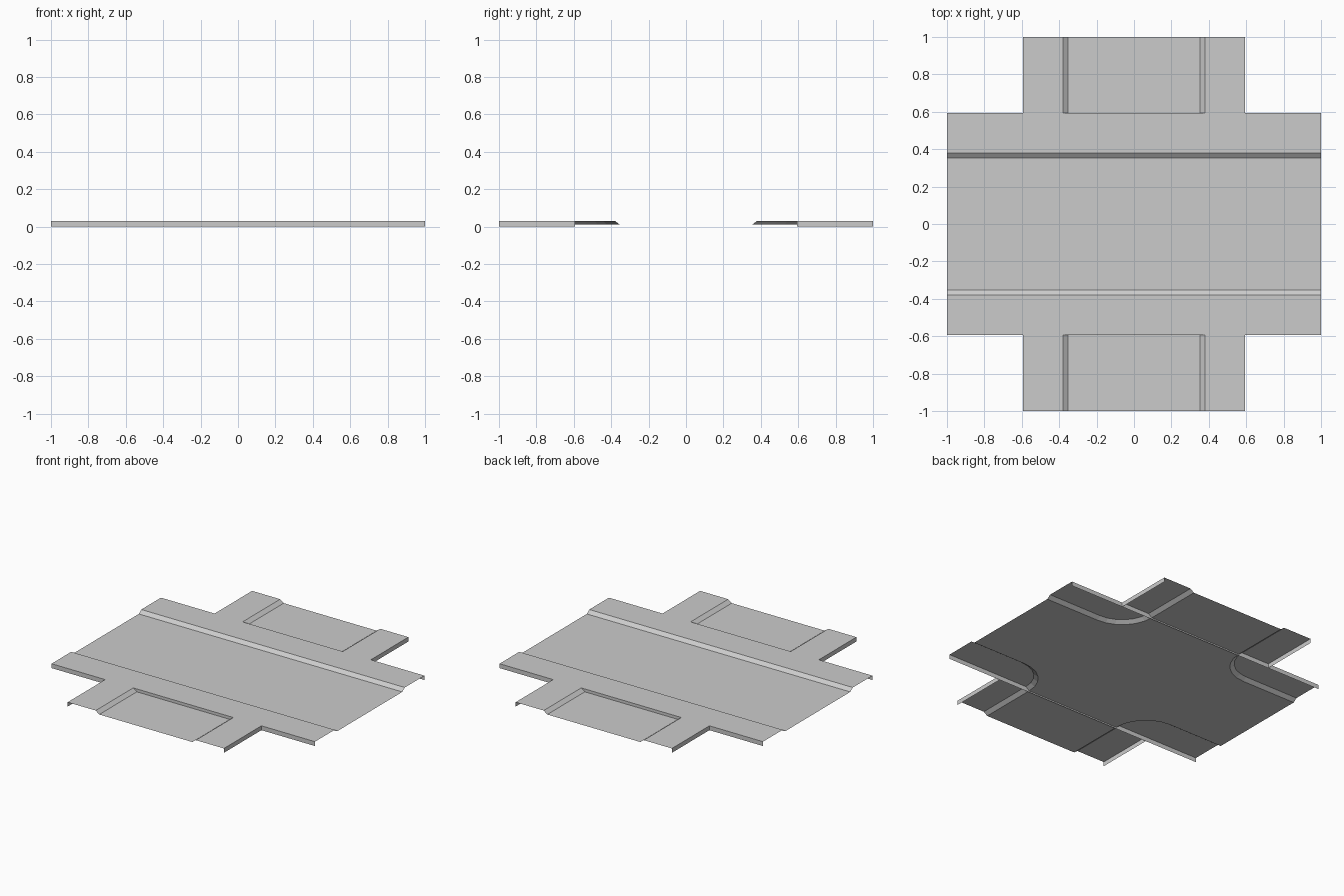
import bpy, bmesh
from math import sin, cos, pi

if "Cube" in bpy.data.objects:
    bpy.data.objects.remove(bpy.data.objects["Cube"])

EDGE, TOP, FOOT = 0.593, 0.38, 0.353   # outer edge, kerb top, kerb foot (from centre line)
ROAD_Z, WALK_Z = 0.01, 0.03
SEGS = 6                                # facets in each rounded kerb corner


def loft(name, rows):
    """Skin equal-length rows of points for one quadrant, then mirror it in x and y."""
    bm = bmesh.new()
    grid = [[bm.verts.new(p) for p in row] for row in rows]
    for a, b in zip(grid, grid[1:]):
        for i in range(len(a) - 1):
            bm.faces.new((a[i], b[i], b[i + 1], a[i + 1]))
    bmesh.ops.remove_doubles(bm, verts=bm.verts, dist=1e-5)
    mesh = bpy.data.meshes.new(name)
    bm.to_mesh(mesh)
    bm.free()
    obj = bpy.data.objects.new(name, mesh)
    bpy.context.collection.objects.link(obj)
    mod = obj.modifiers.new("Mirror", 'MIRROR')
    mod.use_axis = (True, True, False)
    mod.merge_threshold = 1e-4
    return obj


# Straight road: flat lane, sloped kerb, pavement and outer skirt along x
profile = [(0, ROAD_Z), (FOOT, ROAD_Z), (TOP, WALK_Z), (EDGE, WALK_Z), (EDGE, 0)]
loft("straight_road", [[(1, y, z), (0, y, z)] for y, z in profile])


# Crossing: same profile turning from the x arm to the y arm
def turn(d, z):
    r = EDGE - d
    arc = [(EDGE - r * sin(t), EDGE - r * cos(t), z)
           for t in (i * pi / 2 / SEGS for i in range(SEGS + 1))]
    return [(1, d, z)] + arc + [(d, 1, z)]


half = SEGS // 2
centre = ([(1, 0, ROAD_Z)]
          + [(EDGE * (1 - i / half), 0, ROAD_Z) for i in range(half + 1)]
          + [(0, EDGE * i / half, ROAD_Z) for i in range(1, half + 1)]
          + [(0, 1, ROAD_Z)])
loft("crossing", [centre] + [turn(d, z) for d, z in profile[1:]])
